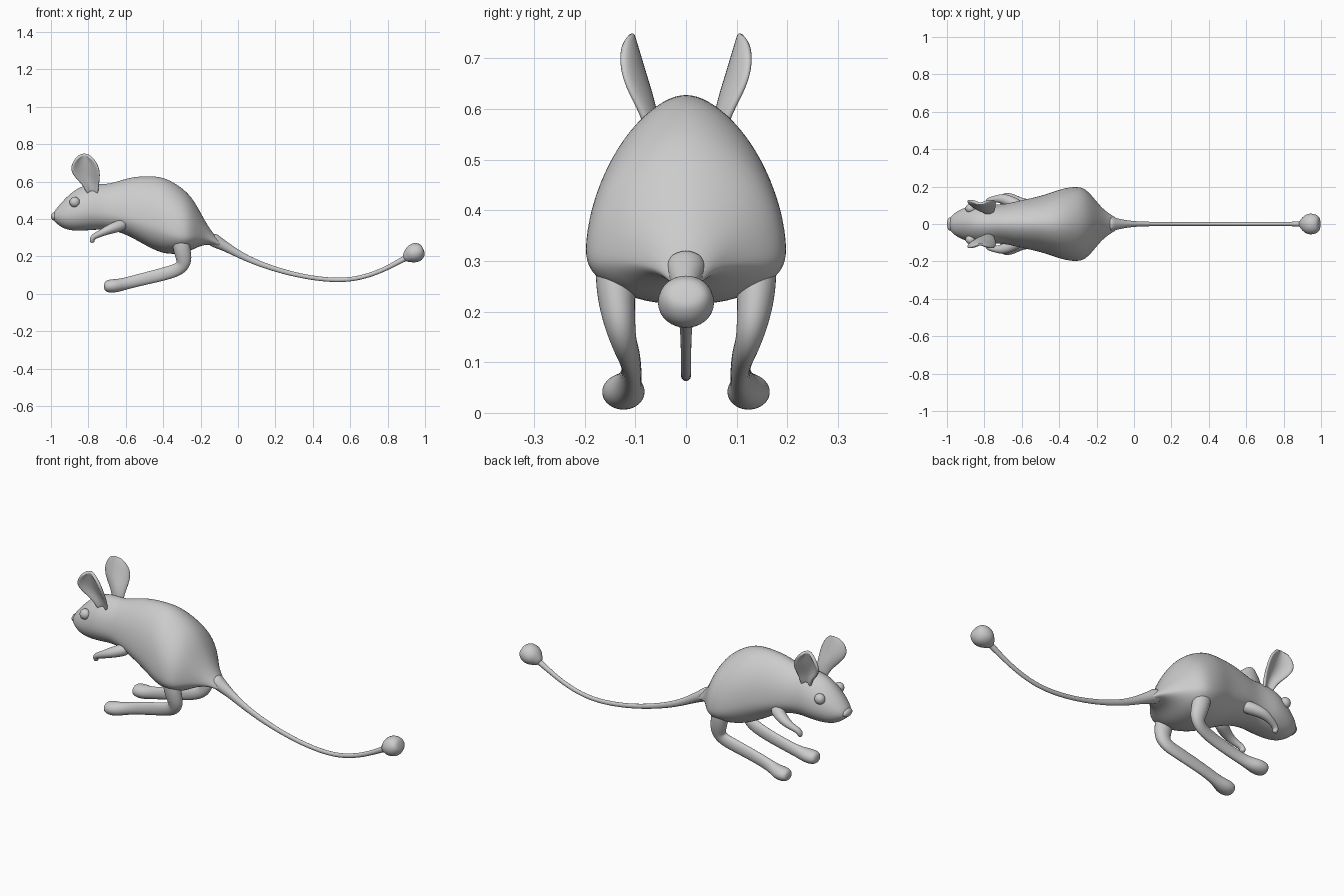
import bpy, bmesh
from math import cos, sin, pi
from mathutils import Vector, Matrix

cube = bpy.data.objects.get("Cube")
if cube:
    bpy.data.objects.remove(cube, do_unlink=True)

GREY = (0.6, 0.6, 0.6, 1)
mat = bpy.data.materials.new("soft grey")
mat.use_nodes = True
mat.diffuse_color = GREY
mat.node_tree.nodes["Principled BSDF"].inputs["Base Color"].default_value = GREY


def finish(name, bm, mirror=False, thick=0, levels=2):
    bmesh.ops.recalc_face_normals(bm, faces=bm.faces[:])
    for f in bm.faces:
        f.smooth = True
    me = bpy.data.meshes.new(name)
    bm.to_mesh(me)
    bm.free()
    me.materials.append(mat)
    ob = bpy.data.objects.new(name, me)
    bpy.context.collection.objects.link(ob)
    if thick:
        sol = ob.modifiers.new("Thickness", "SOLIDIFY")
        sol.thickness = thick
        sol.offset = 0
    if mirror:
        mod = ob.modifiers.new("Mirror", "MIRROR")
        mod.use_axis = (False, True, False)
        mod.use_mirror_merge = False
    if levels:
        sub = ob.modifiers.new("Smooth", "SUBSURF")
        sub.levels = sub.render_levels = levels
    return ob


def loft(name, rings, **kw):
    """Skin a list of closed rings and cap both ends."""
    bm = bmesh.new()
    loops = [[bm.verts.new(p) for p in ring] for ring in rings]
    n = len(loops[0])
    for a, b in zip(loops, loops[1:]):
        for i in range(n):
            bm.faces.new((a[i], a[(i + 1) % n], b[(i + 1) % n], b[i]))
    bm.faces.new(loops[0])
    bm.faces.new(loops[-1])
    return finish(name, bm, **kw)


def tube(name, path, n=10, **kw):
    """Round limb along points (x, y, z, side radius, height radius)."""
    pts = [Vector(p[:3]) for p in path]
    rings = []
    for i, p in enumerate(path):
        d = (pts[min(i + 1, len(pts) - 1)] - pts[max(i - 1, 0)]).normalized()
        side = (Vector((0, 1, 0)) - d * d.y).normalized()
        up = d.cross(side)
        rings.append([pts[i] + side * p[3] * cos(t) + up * p[4] * sin(t)
                      for t in (2 * pi * k / n for k in range(n))])
    return loft(name, rings, **kw)


def ellipsoid(name, centre, radii, **kw):
    bm = bmesh.new()
    bmesh.ops.create_uvsphere(bm, u_segments=20, v_segments=12, radius=1)
    bmesh.ops.transform(bm, matrix=Matrix.Translation(centre) @ Matrix.Diagonal((*radii, 1)),
                        verts=bm.verts[:])
    return finish(name, bm, levels=0, **kw)


# Head and body: x, top, bottom, half width, height of the widest point
BODY = [
    (-.99, .43, .395, .03, .41), (-.96, .47, .365, .06, .415), (-.92, .515, .342, .083, .42),
    (-.87, .56, .335, .1, .43), (-.81, .587, .337, .112, .44), (-.75, .59, .342, .106, .44),
    (-.69, .588, .342, .107, .43), (-.62, .612, .325, .125, .42), (-.55, .63, .29, .14, .40),
    (-.47, .633, .243, .16, .38), (-.4, .628, .213, .187, .35), (-.33, .592, .21, .203, .32),
    (-.27, .545, .22, .2, .31), (-.225, .485, .245, .155, .31), (-.18, .395, .262, .095, .30),
    (-.13, .315, .262, .052, .285), (-.08, .275, .24, .028, .257),
]


def section(x, top, bottom, half, wide, n=20):
    ring = []
    for k in range(n):
        c, s = cos(2 * pi * k / n), sin(2 * pi * k / n)
        power = 1.15 if s > 0 else 0.9
        y = half * abs(c) ** power * (1 if c > 0 else -1)
        ring.append((x, y, wide + s * ((top - wide) if s > 0 else (wide - bottom))))
    return ring


loft("body", [section(*row) for row in BODY])

# Nose and eyes
ellipsoid("nose", (-.983, 0, .413), (.017, .036, .022))
ellipsoid("eyes", (-.873, .083, .49), (.028, .026, .028), mirror=True)

# Ears: cupped blades opening outwards
bm = bmesh.new()
EAR = [(-.778, .07, .54, .028), (-.785, .075, .59, .04), (-.806, .085, .635, .068),
       (-.818, .097, .675, .078), (-.82, .108, .71, .066), (-.822, .118, .738, .042),
       (-.822, .123, .75, .02)]
cols = [-1, -.6, 0, .6, 1]
grid = [[bm.verts.new((x + u * w, y - .014 + u * u * w * .55, z - .012 * u * u))
         for u in cols] for x, y, z, w in EAR]
for a, b in zip(grid, grid[1:]):
    for i in range(len(cols) - 1):
        bm.faces.new((a[i], a[i + 1], b[i + 1], b[i]))
finish("ears", bm, mirror=True, thick=.018)

# Small front arms with hanging paws
tube("front_arms", [
    (-.60, .085, .375, .035, .035), (-.65, .115, .358, .036, .034), (-.70, .137, .34, .03, .026),
    (-.74, .135, .32, .02, .019), (-.77, .127, .307, .018, .018), (-.783, .122, .29, .017, .016),
    (-.776, .118, .272, .013, .013)], n=8, mirror=True)

# Hind legs: thigh, bent heel and long foot
tube("hind_legs", [
    (-.32, .135, .32, .04, .045), (-.305, .14, .27, .043, .05), (-.295, .137, .215, .038, .047),
    (-.287, .13, .17, .032, .044), (-.305, .122, .137, .026, .038), (-.36, .112, .115, .022, .037),
    (-.45, .107, .092, .02, .036), (-.55, .108, .068, .022, .034), (-.61, .114, .052, .028, .034),
    (-.65, .122, .043, .044, .038), (-.69, .125, .04, .046, .038), (-.718, .125, .042, .032, .026)],
    mirror=True)

# Long curved tail
tube("tail", [
    (-.15, 0, .30, .05, .045), (-.11, 0, .275, .04, .036), (-.05, 0, .243, .022, .026),
    (.03, 0, .196, .014, .019), (.14, 0, .15, .012, .016), (.27, 0, .11, .011, .014),
    (.4, 0, .083, .011, .013), (.53, 0, .071, .011, .013), (.64, 0, .08, .011, .013),
    (.75, 0, .115, .011, .013), (.83, 0, .155, .012, .014), (.89, 0, .188, .016, .017),
    (.92, 0, .203, .02, .02)], n=8)

# Tail tuft
tube("tail_tuft", [
    (.885, 0, .186, .016, .016), (.902, 0, .196, .036, .034), (.925, 0, .21, .062, .054),
    (.958, 0, .224, .062, .06), (.982, 0, .234, .05, .042), (.992, 0, .238, .03, .024)],
    n=8)
